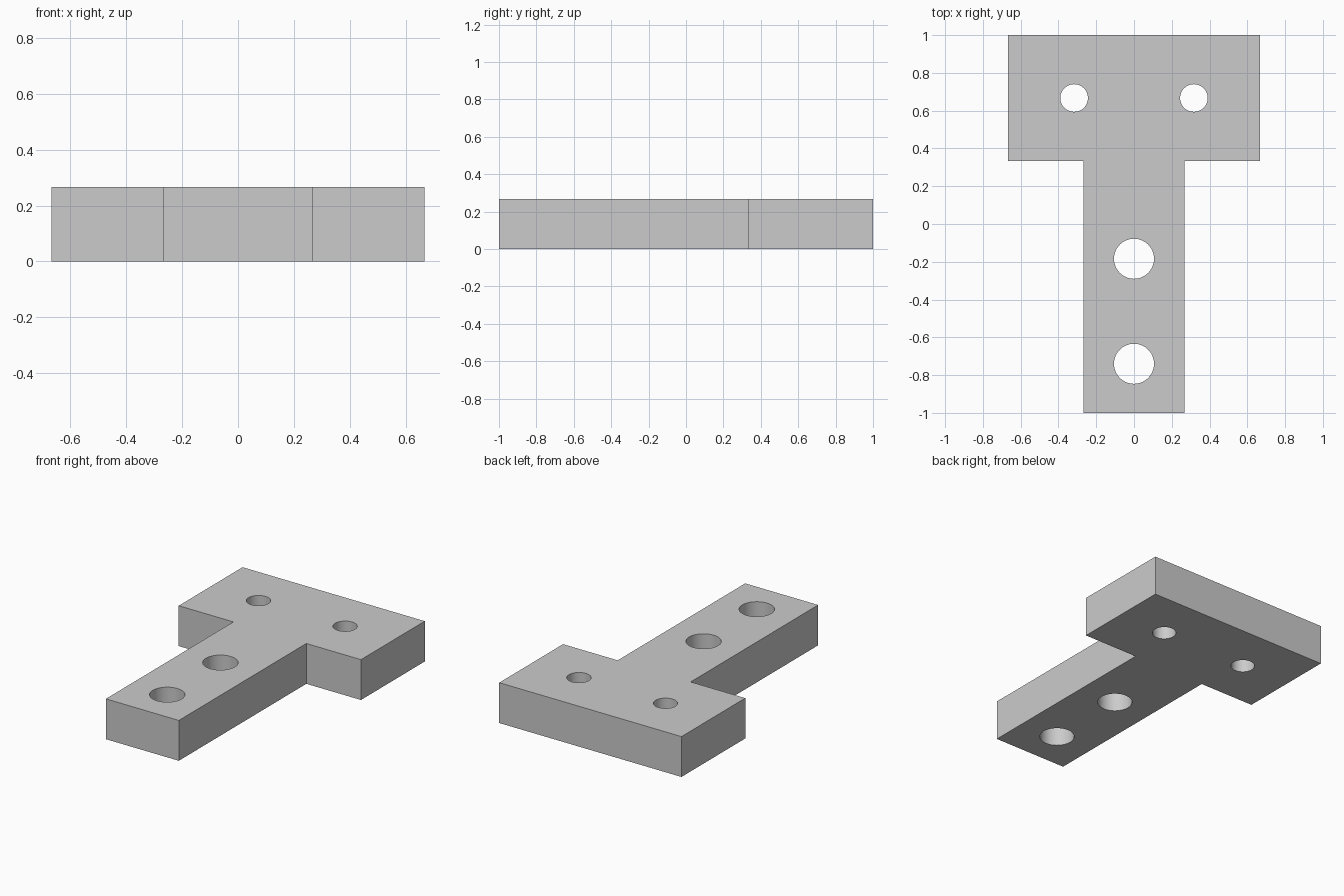
import bpy
import bmesh

THICKNESS = 0.267

cube = bpy.data.objects.get("Cube")
if cube:
    bpy.data.objects.remove(cube, do_unlink=True)

grey = bpy.data.materials.new("plain_grey")
grey.use_nodes = True
grey.diffuse_color = (0.6, 0.6, 0.6, 1)
grey.node_tree.nodes["Principled BSDF"].inputs["Base Color"].default_value = grey.diffuse_color

# T-shaped plate: half outline mirrored across x, then extruded upward
half = [(0.267, -1), (0.267, 0.333), (0.667, 0.333), (0.667, 1)]
outline = half + [(-x, y) for x, y in reversed(half)]

bm = bmesh.new()
base = bm.faces.new([bm.verts.new((x, y, 0)) for x, y in outline])
top = bmesh.ops.extrude_face_region(bm, geom=[base])["geom"]
bmesh.ops.translate(bm, vec=(0, 0, THICKNESS),
                    verts=[v for v in top if isinstance(v, bmesh.types.BMVert)])
bmesh.ops.recalc_face_normals(bm, faces=bm.faces)
mesh = bpy.data.meshes.new("mounting_plate")
bm.to_mesh(mesh)
bm.free()
mesh.materials.append(grey)
plate = bpy.data.objects.new("mounting_plate", mesh)
bpy.context.collection.objects.link(plate)


def drill(name, x, y, radius):
    """Cut a round hole straight through the plate."""
    bpy.ops.mesh.primitive_cylinder_add(vertices=64, radius=radius, depth=1,
                                        location=(x, y, THICKNESS / 2))
    cutter = bpy.context.object
    cutter.name = name
    cutter.hide_render = True
    cutter.data.materials.append(grey)
    cut = plate.modifiers.new(name, "BOOLEAN")
    cut.operation = "DIFFERENCE"
    cut.solver = "EXACT"
    cut.object = cutter
    bpy.ops.object.select_all(action="DESELECT")
    plate.select_set(True)
    bpy.context.view_layer.objects.active = plate
    bpy.ops.object.modifier_apply(modifier=name)
    bpy.data.objects.remove(cutter, do_unlink=True)


# Two small holes in the crossbar, two large ones in the stem
for side, x in (("left", 0.317), ("right", -0.317)):
    drill(side + "_bar_hole", x, 0.667, 0.073)
for end, y in (("front", -0.74), ("middle", -0.184)):
    drill(end + "_stem_hole", 0, y, 0.106)

bpy.ops.object.shade_smooth_by_angle()
